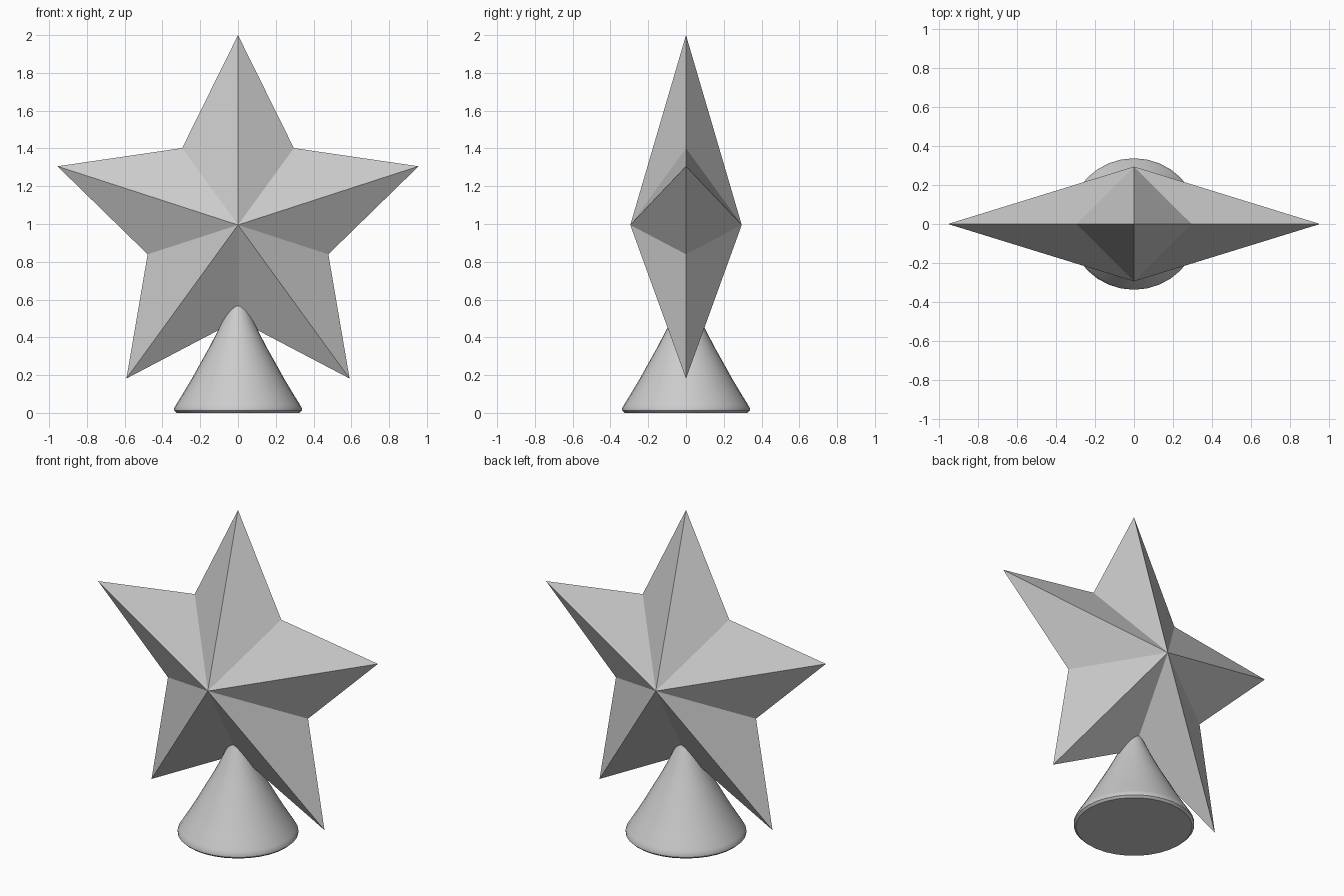
import bpy, bmesh
from math import pi, sin, cos, radians

if "Cube" in bpy.data.objects:
    bpy.data.objects.remove(bpy.data.objects["Cube"])


def finish(bm, name):
    bmesh.ops.recalc_face_normals(bm, faces=bm.faces[:])
    mesh = bpy.data.meshes.new(name)
    bm.to_mesh(mesh)
    bm.free()
    obj = bpy.data.objects.new(name, mesh)
    bpy.context.collection.objects.link(obj)
    return obj


# Five-pointed faceted star: outline ring joined to a front and a back apex
def make_star(outer=1.005, inner=0.503, depth=0.295, cz=0.995):
    bm = bmesh.new()
    ring = []
    for i in range(10):
        r = inner if i % 2 else outer
        a = pi / 2 + i * pi / 5
        ring.append(bm.verts.new((r * cos(a), 0, cz + r * sin(a))))
    for y in (-depth, depth):
        apex = bm.verts.new((0, y, cz))
        for i in range(10):
            bm.faces.new((ring[i], ring[(i + 1) % 10], apex))
    return finish(bm, "star")


# Flared conical base: a lathed profile whose tip is buried in the star
def make_base(segments=32):
    profile = [(0.325, 0.0), (0.338, 0.012), (0.338, 0.025), (0.327, 0.045),
               (0.29, 0.105), (0.245, 0.18), (0.198, 0.265), (0.15, 0.35),
               (0.104, 0.44), (0.045, 0.566)]
    bm = bmesh.new()
    rings = [[bm.verts.new((r * cos(2 * pi * i / segments),
                            r * sin(2 * pi * i / segments), z))
              for i in range(segments)] for r, z in profile]
    bottom = bm.verts.new((0, 0, 0.0))
    tip = bm.verts.new((0, 0, 0.66))
    for i in range(segments):
        j = (i + 1) % segments
        for lo, hi in zip(rings, rings[1:]):
            bm.faces.new((lo[i], lo[j], hi[j], hi[i]))
        bm.faces.new((rings[0][j], rings[0][i], bottom))
        bm.faces.new((rings[-1][i], rings[-1][j], tip))
    return finish(bm, "cone_base")


make_star()
base = make_base()
bpy.context.view_layer.objects.active = base
base.select_set(True)
bpy.ops.object.shade_smooth_by_angle(angle=radians(40))
